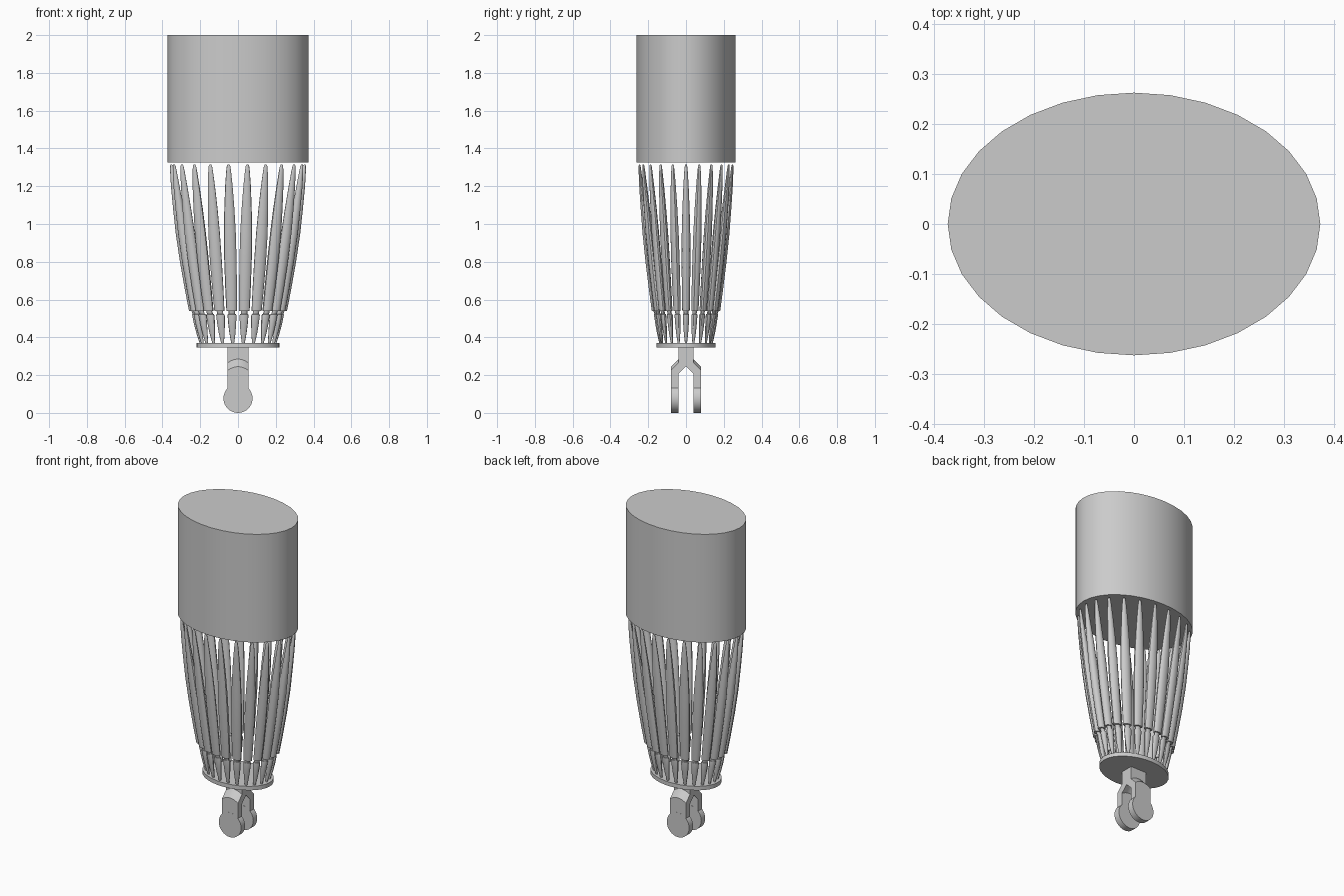
import bpy, bmesh, math

cube = bpy.data.objects.get("Cube")
if cube:
    bpy.data.objects.remove(cube, do_unlink=True)

COUNT = 22      # slats around the body
FLAT = 0.705    # depth of the oval body relative to its width

grey = bpy.data.materials.new("plain grey")
grey.use_nodes = True
grey.diffuse_color = (0.6, 0.6, 0.6, 1)
grey.node_tree.nodes["Principled BSDF"].inputs["Base Color"].default_value = (0.6, 0.6, 0.6, 1)


def finish(bm, name, smooth=True):
    bmesh.ops.recalc_face_normals(bm, faces=bm.faces)
    mesh = bpy.data.meshes.new(name)
    bm.to_mesh(mesh)
    bm.free()
    mesh.materials.append(grey)
    obj = bpy.data.objects.new(name, mesh)
    bpy.context.collection.objects.link(obj)
    if smooth:
        bpy.ops.object.select_all(action="DESELECT")
        obj.select_set(True)
        bpy.context.view_layer.objects.active = obj
        bpy.ops.object.shade_smooth_by_angle(angle=math.radians(35))
    return obj


def loft(bm, rings):
    """Skin closed rings of points and cap both ends."""
    loops = [[bm.verts.new(p) for p in ring] for ring in rings]
    n = len(loops[0])
    for a, b in zip(loops, loops[1:]):
        for i in range(n):
            j = (i + 1) % n
            bm.faces.new((a[i], a[j], b[j], b[i]))
    bm.faces.new(loops[0])
    bm.faces.new(loops[-1])


def oval(name, radius, bottom, top):
    bm = bmesh.new()
    angles = [math.tau * i / 32 for i in range(32)]
    loft(bm, [[(radius * math.cos(a), radius * FLAT * math.sin(a), z) for a in angles]
              for z in (bottom, top)])
    return finish(bm, name)


def slats(name, stations, sides=12):
    """Ring of tapering rods; each station is (height, distance out, half width)."""
    bm = bmesh.new()
    for k in range(COUNT):
        turn = math.tau * k / COUNT
        c, s = math.cos(turn), math.sin(turn)
        rings = []
        for z, out, half in stations:
            ring = []
            for i in range(sides):
                a = math.tau * i / sides
                r, t = out + half * 0.8 * math.cos(a), half * math.sin(a)
                ring.append((r * c - t * s, FLAT * (r * s + t * c), z))
            rings.append(ring)
        loft(bm, rings)
    return finish(bm, name)


# Oval body and collar
oval("upper_sleeve", 0.373, 1.325, 2.0)
oval("collar_disk", 0.22, 0.345, 0.37)

# Long slats and the short pegs below them
slats("long_slats", [(0.54, 0.237, 0.028), (0.65, 0.256, 0.031), (0.8, 0.281, 0.033),
                     (0.95, 0.304, 0.032), (1.08, 0.322, 0.027), (1.2, 0.339, 0.02),
                     (1.28, 0.349, 0.013), (1.308, 0.352, 0.009), (1.315, 0.353, 0.005)])
slats("short_pegs", [(0.37, 0.197, 0.008), (0.42, 0.207, 0.016), (0.47, 0.216, 0.021),
                     (0.515, 0.223, 0.024), (0.522, 0.225, 0.022), (0.523, 0.226, 0.017),
                     (0.54, 0.233, 0.017)])

# Forked bracket: Y-shaped section swept across x, with arched bends
half_section = [(0.04, 0.345, 0), (0.04, 0.285, 1), (0.079, 0.245, 1),
                (0.079, 0.077, 0), (0.041, 0.077, 0), (0.041, 0.225, 1)]
section = half_section + [(0, 0.266, 1)] + [(-y, z, b) for y, z, b in reversed(half_section)]
bm = bmesh.new()
loft(bm, [[(0.055 * u / 4, y, z - bend * 0.02 * (u / 4) ** 2) for y, z, bend in section]
          for u in range(-4, 5)])
finish(bm, "fork_bracket")

# Round eyes at the ends of both prongs
for side, sign in (("front", -1), ("back", 1)):
    bm = bmesh.new()
    angles = [math.tau * i / 32 for i in range(32)]
    loft(bm, [[(0.077 * math.cos(a), sign * y, 0.077 + 0.077 * math.sin(a)) for a in angles]
              for y in (0.0405, 0.0795)])
    finish(bm, side + "_prong_eye")
